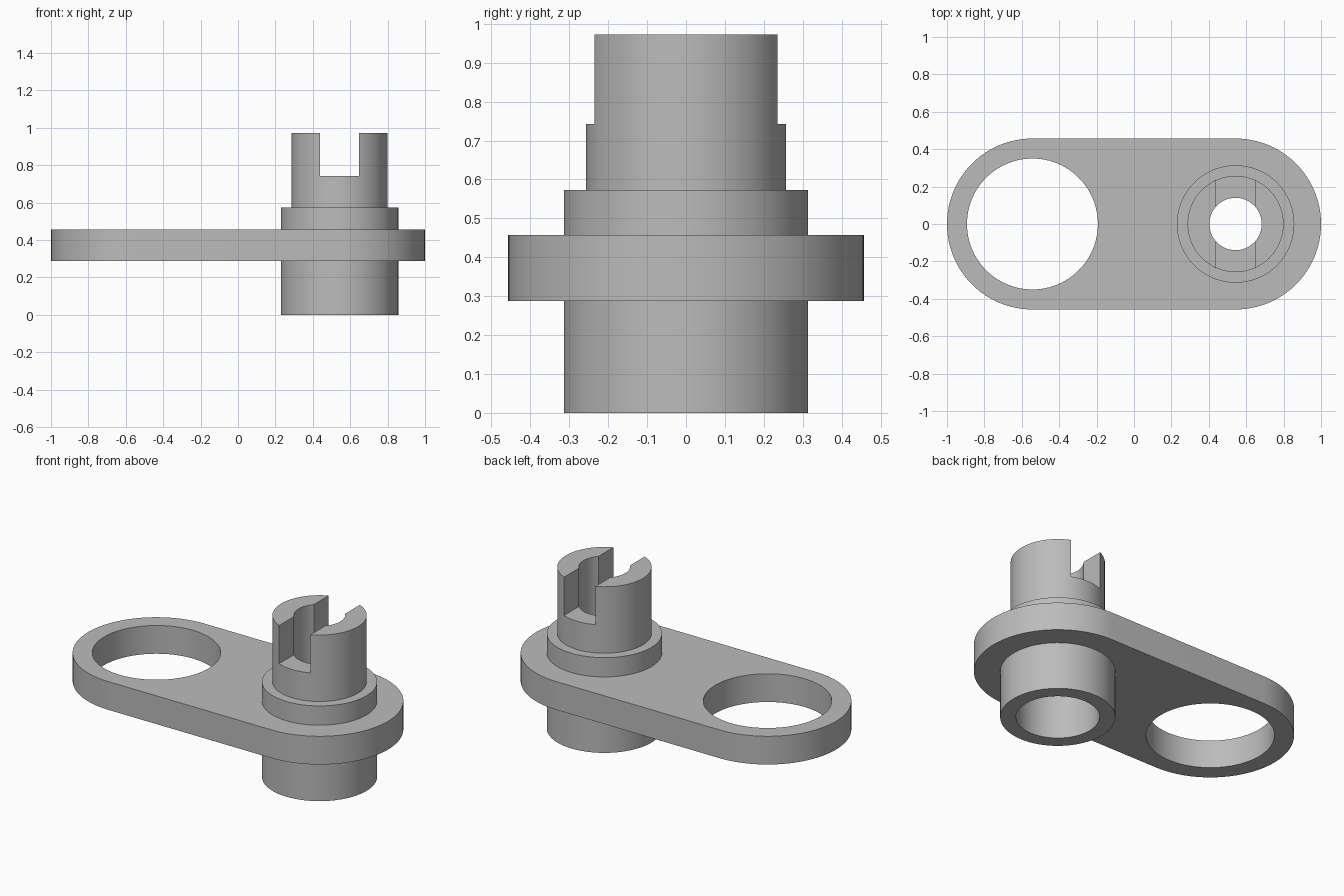
import bpy, bmesh, math

cube = bpy.data.objects.get("Cube")
if cube:
    bpy.data.objects.remove(cube, do_unlink=True)

SEGMENTS = 96
PIVOT = 0.543          # distance of both hole centres from the middle
PLATE = (0.287, 0.457)  # bottom and top of the plate
SHOULDER, SLOT_FLOOR, TOP = 0.573, 0.743, 0.973

grey = bpy.data.materials.new("light grey")
colour = (0.5, 0.5, 0.5, 1)
grey.use_nodes = True
grey.diffuse_color = colour
grey.node_tree.nodes["Principled BSDF"].inputs["Base Color"].default_value = colour


def make_object(name, bm):
    bmesh.ops.recalc_face_normals(bm, faces=bm.faces)
    mesh = bpy.data.meshes.new(name)
    bm.to_mesh(mesh)
    bm.free()
    mesh.materials.append(grey)
    obj = bpy.data.objects.new(name, mesh)
    bpy.context.collection.objects.link(obj)
    return obj


def prism(name, outline, bottom, top):
    """Extrude a closed flat outline upwards."""
    bm = bmesh.new()
    face = bm.faces.new([bm.verts.new((x, y, bottom)) for x, y in outline])
    result = bmesh.ops.extrude_face_region(bm, geom=[face])
    for v in result["geom"]:
        if isinstance(v, bmesh.types.BMVert):
            v.co.z = top
    return make_object(name, bm)


def arc(cx, radius, start, sweep, steps):
    return [(cx + radius * math.cos(start + sweep * i / steps),
             radius * math.sin(start + sweep * i / steps)) for i in range(steps + 1)]


def lathe(name, cx, profile):
    """Turn a stepped profile of (radius, height) about a vertical axis."""
    bm = bmesh.new()
    rings = [[bm.verts.new((x, y, z)) for x, y in arc(cx, r, 0, math.tau, SEGMENTS)[:-1]]
             for r, z in profile]
    for low, high in zip(rings, rings[1:]):
        for i in range(SEGMENTS):
            j = (i + 1) % SEGMENTS
            bm.faces.new((low[i], low[j], high[j], high[i]))
    bm.faces.new(rings[0])
    bm.faces.new(rings[-1])
    return make_object(name, bm)


def combine(target, other, operation):
    mod = target.modifiers.new(operation.title(), "BOOLEAN")
    mod.operation, mod.solver, mod.object = operation, "EXACT", other
    bpy.ops.object.select_all(action="DESELECT")
    bpy.context.view_layer.objects.active = target
    target.select_set(True)
    bpy.ops.object.modifier_apply(modifier=mod.name)
    bpy.data.objects.remove(other, do_unlink=True)


# Round-ended plate
half = SEGMENTS // 2
arm = prism("link_arm",
            arc(PIVOT, 0.457, -math.pi / 2, math.pi, half)
            + arc(-PIVOT, 0.457, math.pi / 2, math.pi, half), *PLATE)

# Stepped hub
hub = lathe("hub", PIVOT, [(0.314, 0), (0.314, SHOULDER), (0.257, SHOULDER), (0.257, TOP)])
combine(arm, hub, "UNION")

# Large plain hole
combine(arm, lathe("large_hole", -PIVOT, [(0.35, 0.1), (0.35, 0.7)]), "DIFFERENCE")

# Stepped bore through the hub
combine(arm, lathe("bore", PIVOT, [(0.228, -0.1), (0.228, PLATE[1]),
                                   (0.14, PLATE[1]), (0.14, TOP + 0.1)]), "DIFFERENCE")

# Slot across the hub top
left, right = PIVOT - 0.104, PIVOT + 0.104
slot = prism("slot", [(left, -0.5), (right, -0.5), (right, 0.5), (left, 0.5)],
             SLOT_FLOOR, TOP + 0.1)
combine(arm, slot, "DIFFERENCE")

bpy.ops.object.shade_smooth_by_angle(angle=math.radians(30))
